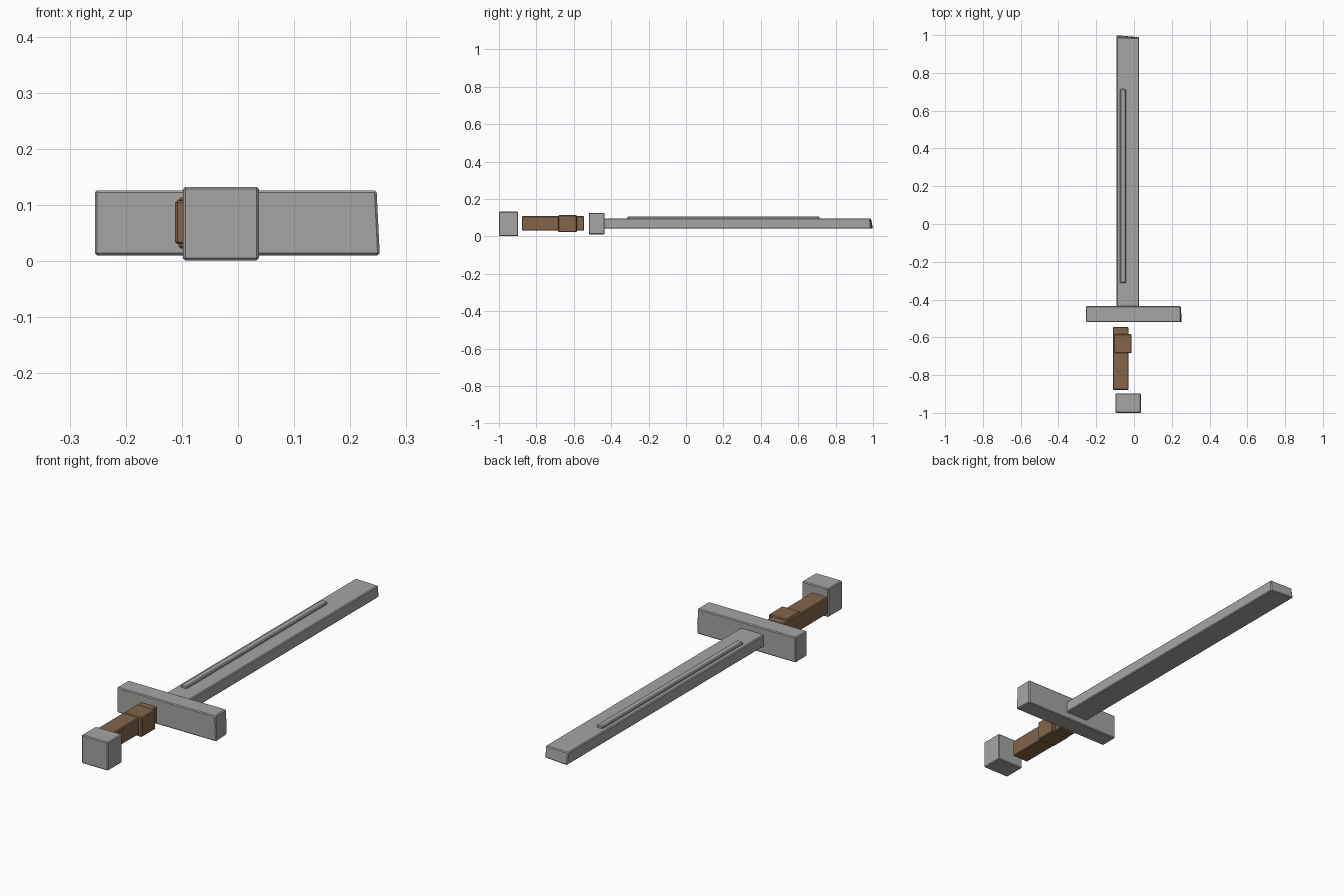
import bpy
import bmesh
from mathutils import Vector

if "Cube" in bpy.data.objects:
    bpy.data.objects.remove(bpy.data.objects["Cube"])


def material(name, rgb):
    m = bpy.data.materials.new(name)
    m.diffuse_color = (*rgb, 1)
    m.use_nodes = True
    m.node_tree.nodes["Principled BSDF"].inputs["Base Color"].default_value = m.diffuse_color
    return m


STEEL = material("grey steel", (0.38, 0.375, 0.365))
LEATHER = material("brown leather", (0.23, 0.13, 0.068))


def box(name, x, y, z, mat, chamfer=0.004, nudge=()):
    """Chamfered box from (min, max) ranges; nudge moves chosen corners first."""
    bm = bmesh.new()
    bmesh.ops.create_cube(bm, size=1)
    for v in bm.verts:
        sides = tuple(int(c > 0) for c in v.co)
        v.co = Vector((x[sides[0]], y[sides[1]], z[sides[2]]))
        for corner, offset in nudge:
            if corner == sides:
                v.co += Vector(offset)
    bmesh.ops.bevel(bm, geom=bm.edges[:], offset=chamfer, segments=1,
                    affect='EDGES', profile=0.5)
    bmesh.ops.recalc_face_normals(bm, faces=bm.faces[:])
    mesh = bpy.data.meshes.new(name)
    bm.to_mesh(mesh)
    bm.free()
    mesh.materials.append(mat)
    ob = bpy.data.objects.new(name, mesh)
    bpy.context.collection.objects.link(ob)
    return ob


# Blade with a slightly skewed tip, and the raised rib on its upper face
box("blade", (-0.092, 0.027), (-0.45, 0.985), (0.041, 0.096), STEEL,
    nudge=[((0, 1, 0), (0, 0.015, 0)), ((1, 1, 0), (0, 0.004, 0)),
           ((0, 1, 1), (0, 0.004, 0))])
box("blade_rib", (-0.074, -0.043), (-0.312, 0.714), (0.09, 0.107), STEEL)

# Crossguard, its right end leaning inward at the top
box("crossguard", (-0.255, 0.247), (-0.519, -0.435), (0.01, 0.126), STEEL,
    nudge=[((1, 0, 0), (0.006, 0, 0)), ((1, 1, 0), (0.001, 0, 0))])

# Grip and its wrapped band
box("grip", (-0.112, -0.029), (-0.878, -0.545), (0.03, 0.108), LEATHER)
box("grip_band", (-0.106, -0.012), (-0.684, -0.583), (0.022, 0.113), LEATHER)

# Pommel
box("pommel", (-0.098, 0.037), (-1.0, -0.897), (0.001, 0.132), STEEL)
